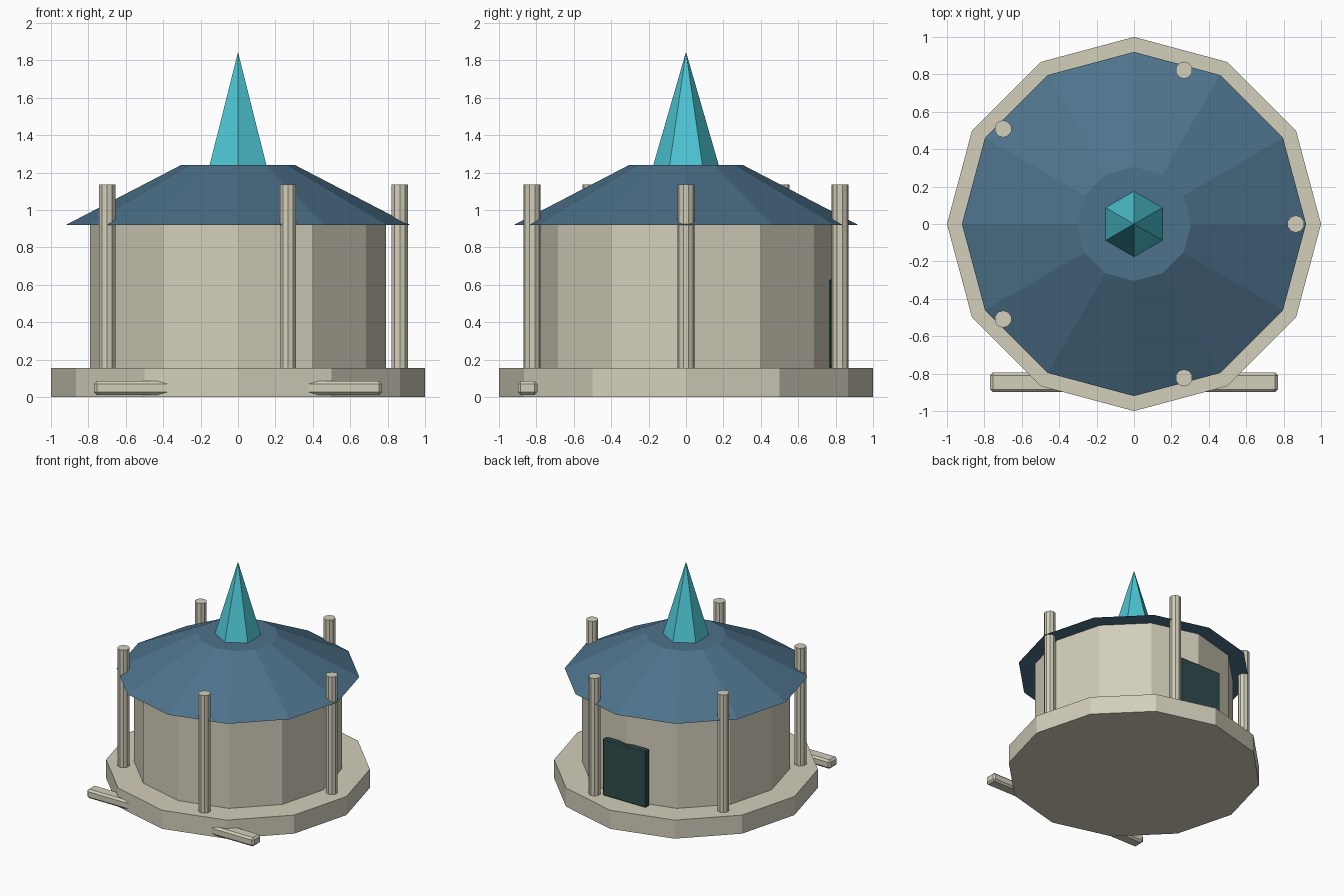
import bpy, math

cube = bpy.data.objects.get("Cube")
if cube:
    bpy.data.objects.remove(cube, do_unlink=True)


def material(name, rgb):
    mat = bpy.data.materials.new(name)
    mat.use_nodes = True
    mat.diffuse_color = (*rgb, 1)
    mat.node_tree.nodes["Principled BSDF"].inputs["Base Color"].default_value = (*rgb, 1)
    return mat


STONE = material("pale stone", (0.65, 0.62, 0.495))
ROOF = material("slate blue", (0.075, 0.17, 0.26))
CRYSTAL = material("turquoise", (0.073, 0.56, 0.65))
DOOR = material("dark teal", (0.03, 0.073, 0.075))


def prism(name, mat, sides, bottom, top, r_bottom, r_top, x=0, y=0):
    bpy.ops.mesh.primitive_cone_add(vertices=sides, radius1=r_bottom, radius2=r_top,
                                    depth=top - bottom, location=(x, y, (bottom + top) / 2))
    obj = bpy.context.object
    obj.name = name
    obj.data.materials.append(mat)
    return obj


def block(name, mat, centre, size, bevel):
    bpy.ops.mesh.primitive_cube_add(size=1, location=centre)
    obj = bpy.context.object
    obj.name = name
    obj.scale = size
    bpy.ops.object.transform_apply(location=False, rotation=False, scale=True)
    obj.data.materials.append(mat)
    mod = obj.modifiers.new("chamfer", "BEVEL")
    mod.width = bevel
    mod.segments = 1
    return obj


# Round building: plinth, wall, roof and spire
FLOOR, EAVES, ROOF_TOP = 0.155, 0.92, 1.24
prism("plinth", STONE, 12, 0, FLOOR, 1, 1)
prism("wall", STONE, 12, FLOOR, EAVES, 0.79, 0.79)
prism("roof", ROOF, 12, EAVES, ROOF_TOP, 0.92, 0.305)
prism("spire", CRYSTAL, 6, ROOF_TOP, 1.845, 0.175, 0)

# Ring of pillars piercing the eaves
for i in range(5):
    a = math.tau * i / 5
    prism(f"pillar_{i + 1}", STONE, 10, FLOOR, 1.135, 0.046, 0.046,
          0.865 * math.cos(a), 0.865 * math.sin(a))

# Door at the back
block("door", DOOR, (0, 0.79, 0.392), (0.4, 0.05, 0.475), 0.008)

# Low beams set into the front of the plinth
for side, s in (("left", 1), ("right", -1)):
    block(f"beam_{side}", STONE, (s * 0.52, -0.847, 0.048), (0.5, 0.104, 0.074), 0.015)
